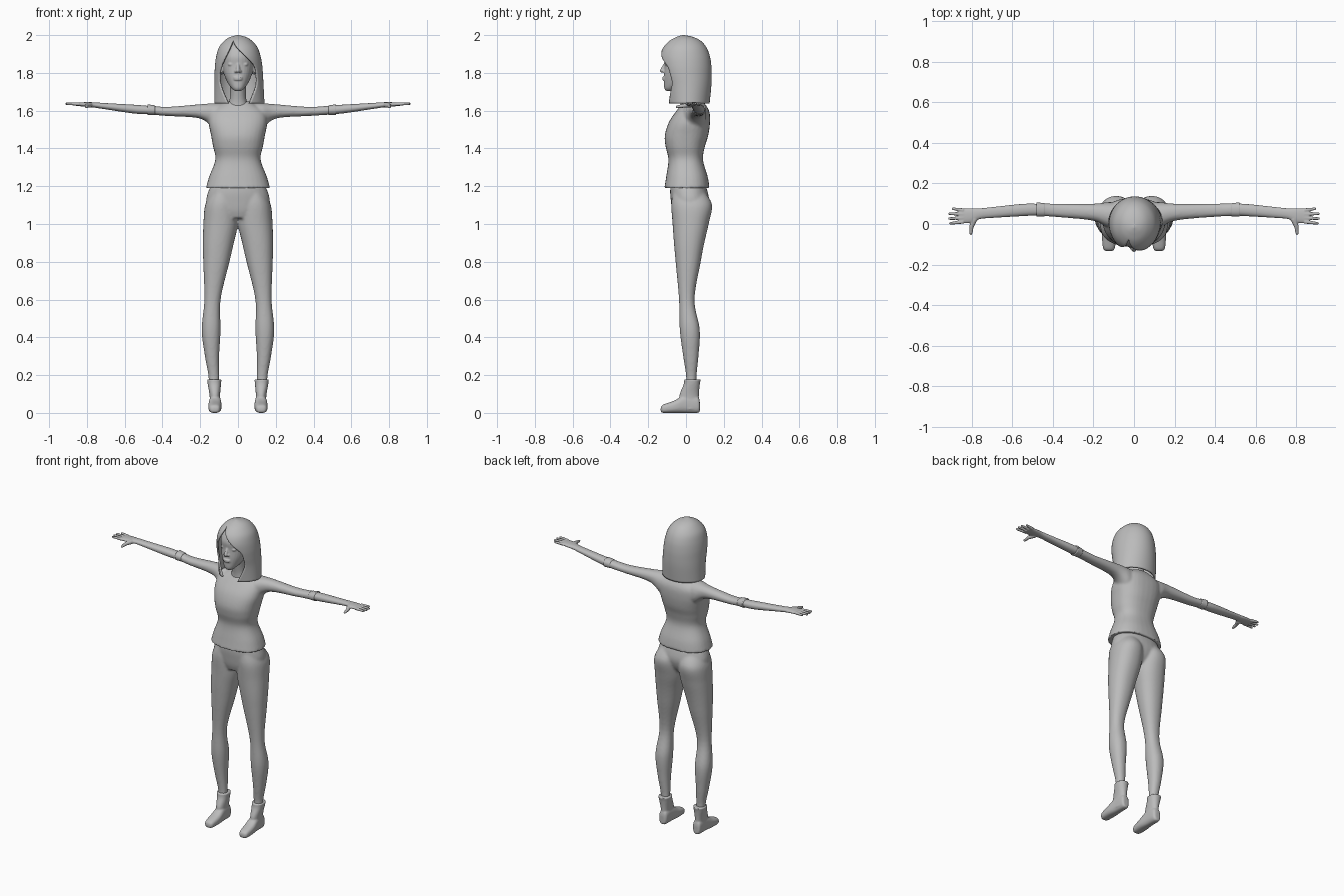
import bpy, bmesh, math
from mathutils import Vector, Matrix

if "Cube" in bpy.data.objects:
    bpy.data.objects.remove(bpy.data.objects["Cube"])

shade = 0.5
grey = bpy.data.materials.new("plain grey")
grey.use_nodes = True
grey.diffuse_color = (shade, shade, shade, 1)
grey.node_tree.nodes["Principled BSDF"].inputs["Base Color"].default_value = grey.diffuse_color


def smooth_rows(rows, steps=6):
    """Pass a smooth curve through the rows of a profile."""
    points = [Vector(row) for row in rows]
    last = len(points) - 1
    result = []
    for i in range(last):
        before, start, end, after = (points[max(0, min(last, i + k))] for k in (-1, 0, 1, 2))
        leave, arrive = (end - before) / 2, (after - start) / 2
        for step in range(steps):
            t = step / steps
            ease = t * t * (3 - 2 * t)
            result.append(start.lerp(end, ease)
                          + leave * t * (1 - t) ** 2 - arrive * t * t * (1 - t))
    return result + [points[last]]


def superellipse(angle, power):
    """Point on a rounded outline with a radius of one."""
    return [math.copysign(abs(value) ** (2 / power), value)
            for value in (math.cos(angle), math.sin(angle))]


def skin_rings(bm, rings, closed=True):
    for lower, upper in zip(rings, rings[1:]):
        count = len(lower)
        for i in range(count if closed else count - 1):
            j = (i + 1) % count
            bm.faces.new((lower[i], lower[j], upper[j], upper[i]))


def loft(bm, axis, rows, power=2.2, sides=32, flip=1):
    """Each row is a position on the axis, then the limits of the section both ways."""
    rings = []
    for along, u_low, u_high, v_low, v_high in smooth_rows(rows):
        ring = []
        for i in range(sides):
            c, s = superellipse(math.tau * i / sides, power)
            u = (u_low + u_high + (u_high - u_low) * c) / 2
            v = (v_low + v_high + (v_high - v_low) * s) / 2
            x, y, z = {"x": (along, u, v), "y": (u, along, v), "z": (u, v, along)}[axis]
            ring.append(bm.verts.new((x * flip, y, z)))
        rings.append(ring)
    skin_rings(bm, rings)
    bm.faces.new(rings[0])
    bm.faces.new(rings[-1])


def symmetric_loft(bm, rows, power=2.2):
    """Upright loft centred on x: height, half width, front, back."""
    loft(bm, "z", [(z, -half, half, front, back) for z, half, front, back in rows], power)


def ball(bm, centre, size):
    bmesh.ops.create_uvsphere(bm, u_segments=20, v_segments=12, radius=1,
                              matrix=Matrix.Translation(centre) @ Matrix.Diagonal((*size, 1)))


def finger(bm, start, end, thick, thin):
    """Tapered rod with a round tip."""
    start, end = Vector(start), Vector(end)
    direction = end - start
    turn = direction.to_track_quat("Z", "Y").to_matrix().to_4x4()
    bmesh.ops.create_cone(bm, cap_ends=True, segments=14, radius1=thick, radius2=thin,
                          depth=direction.length,
                          matrix=Matrix.Translation((start + end) / 2) @ turn)
    ball(bm, end, (thin, thin, thin))


def finish(name, bm, mirror=False, voxel=None, relax=2):
    """Make the object; mirror it and blend its overlapping pieces if asked."""
    bmesh.ops.recalc_face_normals(bm, faces=bm.faces)
    for face in bm.faces:
        face.smooth = True
    mesh = bpy.data.meshes.new(name)
    bm.to_mesh(mesh)
    bm.free()
    mesh.materials.append(grey)
    obj = bpy.data.objects.new(name, mesh)
    bpy.context.collection.objects.link(obj)
    if mirror:
        obj.modifiers.new("mirror", "MIRROR").use_mirror_merge = False
    if voxel:
        blend = obj.modifiers.new("blend", "REMESH")
        blend.mode = "VOXEL"
        blend.voxel_size = voxel
        blend.use_smooth_shade = True
        obj.modifiers.new("relax", "SMOOTH").iterations = relax
    return obj


# Sweater: torso and both sleeves blended together, one sleeve shorter
cuffs = {1: .52, -1: .48}
bm = bmesh.new()
symmetric_loft(bm, [(1.19, .17, -.115, .125), (1.25, .153, -.105, .115), (1.34, .12, -.093, .09),
                    (1.41, .132, -.108, .1), (1.47, .143, -.112, .118), (1.54, .155, -.09, .127),
                    (1.6, .14, -.05, .122), (1.65, .06, -.01, .09)], power=2.4)
for side, end in cuffs.items():
    loft(bm, "x", [(.06, 0, .1, 1.5, 1.64), (.12, -.02, .108, 1.5, 1.64), (.2, .016, .1, 1.558, 1.634),
                   (.38, .034, .1, 1.572, 1.62), (end - .01, .04, .103, 1.58, 1.63)], flip=side)
finish("sweater", bm, voxel=.007, relax=6)

# Turned sleeve ends
for side, end in cuffs.items():
    bm = bmesh.new()
    loft(bm, "x", [(end - .04, .038, .102, 1.578, 1.628),
                   (end, .036, .107, 1.577, 1.634)], flip=side)
    finish("left_cuff" if side > 0 else "right_cuff", bm)

# Forearms, palms, fingers and thumbs
bm = bmesh.new()
loft(bm, "x", [(.42, .045, .095, 1.585, 1.62), (.53, .04, .1, 1.583, 1.63), (.7, .03, .083, 1.607, 1.64),
               (.76, .024, .077, 1.616, 1.644), (.8, .006, .078, 1.62, 1.645),
               (.86, .004, .075, 1.626, 1.643)])
for index, reach in enumerate((.904, .909, .908, .89)):
    finger(bm, (.84, .011 + index * .019, 1.635), (reach, .003 + index * .024, 1.637), .0095, .0065)
knuckle = (.8, -.012, 1.626)
finger(bm, (.785, .025, 1.63), knuckle, .015, .011)
finger(bm, knuckle, (.803, -.048, 1.62), .011, .007)
finish("forearms_and_hands", bm, mirror=True, voxel=.0035)

# Trousers: pelvis and one leg, mirrored and blended
bm = bmesh.new()
symmetric_loft(bm, [(1.03, .1, -.06, .08), (1.07, .15, -.073, .108), (1.12, .168, -.08, .122),
                    (1.17, .158, -.084, .115), (1.23, .13, -.08, .095)])
loft(bm, "z", [(1.17, .01, .14, -.07, .1), (1.1, 0, .174, -.078, .138), (1, 0, .183, -.071, .12),
               (.9, .022, .186, -.064, .097), (.8, .045, .184, -.055, .078), (.6, .092, .178, -.037, .045),
               (.44, .092, .192, -.033, .073), (.3, .1, .175, -.015, .066),
               (.2, .1, .157, 0, .056), (.14, .1, .154, 0, .056)])
finish("trousers", bm, mirror=True, voxel=.007, relax=6)

# Ankle boots: shaft and foot
bm = bmesh.new()
loft(bm, "z", [(.02, .097, .15, -.03, .07), (.09, .095, .15, -.035, .068),
               (.15, .09, .16, -.013, .073), (.178, .087, .164, -.01, .079)])
loft(bm, "y", [(-.134, .11, .135, .008, .028), (-.12, .095, .152, 0, .044), (-.06, .087, .157, 0, .066),
               (0, .09, .152, 0, .098), (.06, .094, .148, 0, .09), (.073, .108, .138, .008, .06)], power=2.6)
finish("boots", bm, mirror=True, voxel=.005)

# Head with neck, nose, lips, eyelids and ears
bm = bmesh.new()
symmetric_loft(bm, [(1.705, .018, -.106, -.07), (1.72, .035, -.115, -.03), (1.75, .056, -.117, .03),
                    (1.79, .073, -.117, .065), (1.84, .085, -.114, .1), (1.89, .086, -.115, .105),
                    (1.94, .065, -.09, .08), (1.965, .03, -.05, .04)])
symmetric_loft(bm, [(1.6, .07, -.03, .085), (1.66, .044, -.03, .07), (1.77, .042, -.05, .06)])
finger(bm, (0, -.108, 1.85), (0, -.127, 1.812), .008, .011)
for lip in (1.765, 1.775):
    ball(bm, (0, -.116, lip), (.024, .01, .005))
for side in cuffs:
    ball(bm, (.012 * side, -.118, 1.808), (.008, .009, .007))
    ball(bm, (.036 * side, -.1, 1.845), (.017, .01, .009))
    ball(bm, (.087 * side, -.02, 1.82), (.008, .02, .032))
finish("head", bm, voxel=.004)

# Hair: open shell; rows are height, half width, front, back, then both edges of the face opening
profile = [(2, .004, -.02, -.01, 0, 0), (1.99, .042, -.05, .038, -.012, -.012),
           (1.97, .073, -.087, .078, -.027, -.025), (1.935, .102, -.12, .108, -.043, -.005),
           (1.89, .117, -.137, .126, -.065, .04), (1.84, .125, -.137, .134, -.088, .087),
           (1.79, .128, -.128, .136, -.1, .1), (1.73, .13, -.112, .134, -.093, .098),
           (1.638, .133, -.1, .125, -.052, .06)]
columns = 56
bm = bmesh.new()
rings = []
for z, half, front, back, right, left in smooth_rows(profile):
    lean = (2 - z) / 50
    middle, depth = (front + back) / 2, (back - front) / 2
    stop, start = [math.asin(max(-1, min(1, (edge - lean) / half)))
                   for edge in (right, max(left, right))]
    sweep = math.tau + stop - start
    angles = [start + sweep * i / columns for i in range(columns + 1)]
    rings.append([bm.verts.new((lean + half * math.sin(a), middle - depth * math.cos(a), z))
                  for a in angles])
skin_rings(bm, rings, closed=False)
bm.faces.new(rings[0][:-1])
bmesh.ops.remove_doubles(bm, verts=bm.verts, dist=.0003)
hair = finish("hair", bm)
shell = hair.modifiers.new("thickness", "SOLIDIFY")
shell.thickness = .01
shell.offset = -1
